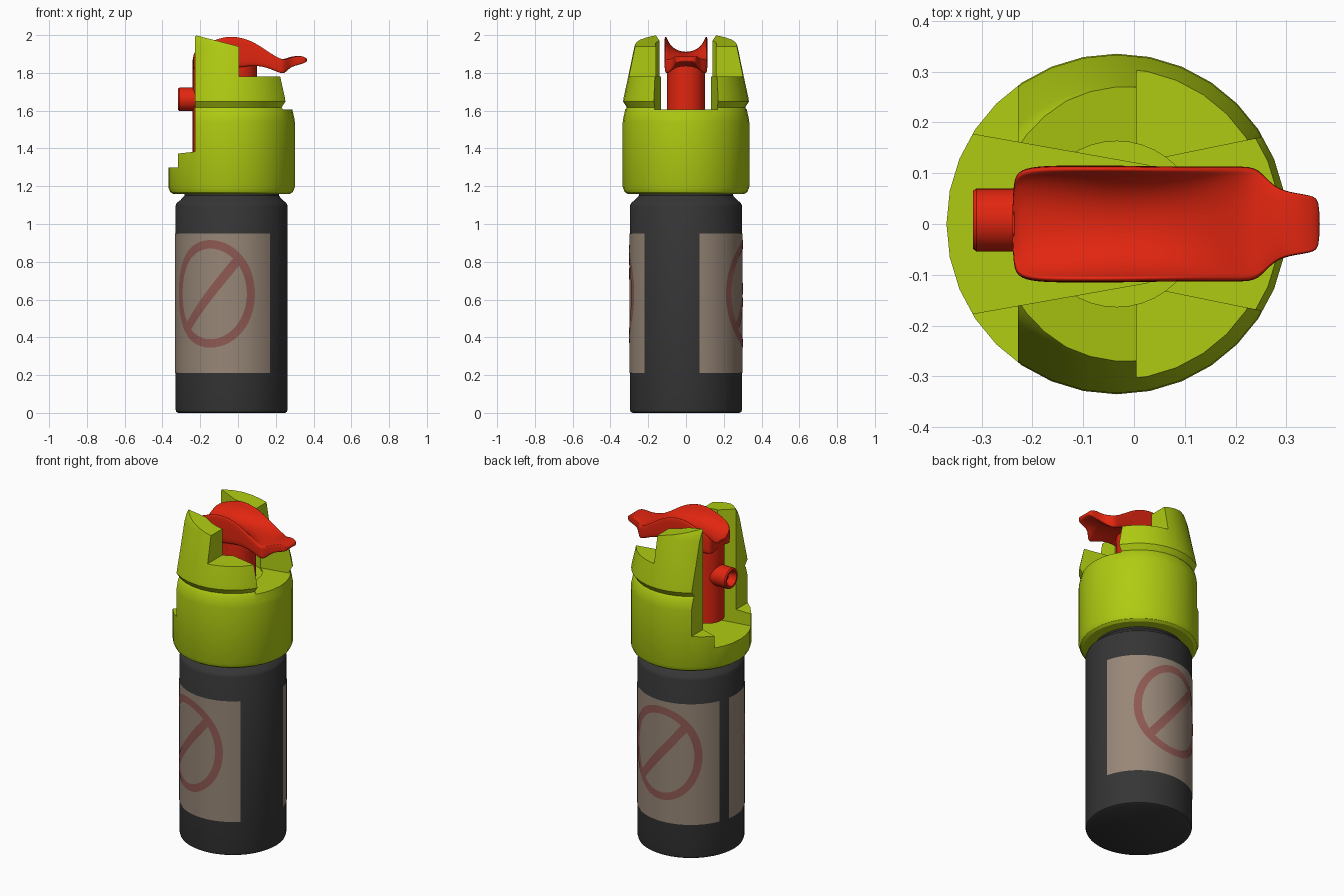
import bpy, bmesh, math
from mathutils import Matrix

if "Cube" in bpy.data.objects:
    bpy.data.objects.remove(bpy.data.objects["Cube"])

CX = -0.034  # axis of can and cap


def mat(name, rgb):
    m = bpy.data.materials.new(name)
    m.diffuse_color = (*rgb, 1)
    m.use_nodes = True
    m.node_tree.nodes["Principled BSDF"].inputs["Base Color"].default_value = m.diffuse_color
    return m


GREEN = mat("lime green", (0.43, 0.60, 0.006))
RED = mat("bright red", (0.76, 0.019, 0.005))
DARK = mat("charcoal", (0.036, 0.036, 0.037))
TAN = mat("label tan", (0.31, 0.24, 0.185))
ROSE = mat("label faded red", (0.27, 0.10, 0.085))


def make(name, verts, faces, material, fix=True):
    bm = bmesh.new()
    vs = [bm.verts.new(v) for v in verts]
    for f in faces:
        bm.faces.new([vs[i] for i in f])
    if fix:
        bmesh.ops.recalc_face_normals(bm, faces=bm.faces)
    me = bpy.data.meshes.new(name)
    bm.to_mesh(me)
    bm.free()
    me.materials.append(material)
    ob = bpy.data.objects.new(name, me)
    bpy.context.collection.objects.link(ob)
    return ob


def smooth(ob, angle=32):
    bpy.ops.object.select_all(action='DESELECT')
    ob.select_set(True)
    bpy.context.view_layer.objects.active = ob
    bpy.ops.object.shade_smooth_by_angle(angle=math.radians(angle))


def loft(name, rings, material):
    """Closed rings of equal length joined in order, with end caps."""
    n = len(rings[0])
    verts = [p for r in rings for p in r]
    faces = [(k * n + i, k * n + (i + 1) % n, (k + 1) * n + (i + 1) % n, (k + 1) * n + i)
             for k in range(len(rings) - 1) for i in range(n)]
    faces += [tuple(range(n)), tuple(range((len(rings) - 1) * n, len(rings) * n))]
    return make(name, verts, faces, material)


def revolve(name, profile, n, material):
    rings = [[(r * math.cos(2 * math.pi * i / n), r * math.sin(2 * math.pi * i / n), z)
              for i in range(n)] for r, z in profile]
    return loft(name, rings, material)


def prism(name, pts, a, b, axis, material):
    """Extrude a 2D outline along z (xy points) or y (xz points)."""
    put = (lambda p, h: (p[0], p[1], h)) if axis == 'z' else (lambda p, h: (p[0], h, p[1]))
    return loft(name, [[put(p, h) for p in pts] for h in (a, b)], material)


def cut(ob, cutter):
    m = ob.modifiers.new("cut", 'BOOLEAN')
    m.operation = 'DIFFERENCE'
    m.solver = 'EXACT'
    m.object = cutter
    bpy.ops.object.select_all(action='DESELECT')
    ob.select_set(True)
    bpy.context.view_layer.objects.active = ob
    bpy.ops.object.modifier_apply(modifier=m.name)
    bpy.data.objects.remove(cutter, do_unlink=True)


# can
can = revolve("can", [(0.283, 0), (0.293, 0.006), (0.297, 0.02), (0.297, 1.095), (0.29, 1.112),
                      (0.272, 1.125), (0.25, 1.15), (0.25, 1.18)], 64, DARK)
can.location.x = CX
smooth(can)


# labels wrapped round the can: s is arc angle, z is height
def wrap(name, rows, r, material):
    n = len(rows[0])
    verts = [(CX + r * math.cos(a), r * math.sin(a), z) for row in rows for a, z in row]
    faces = [(k * n + i, k * n + i + 1, (k + 1) * n + i + 1, (k + 1) * n + i)
             for k in range(len(rows) - 1) for i in range(n - 1)]
    ob = make(name, verts, faces, material, fix=False)
    bm = bmesh.new()
    bm.from_mesh(ob.data)
    for f in bm.faces:  # face outwards
        c = f.calc_center_median()
        if f.normal.x * (c.x - CX) + f.normal.y * c.y < 0:
            f.normal_flip()
    bm.to_mesh(ob.data)
    bm.free()
    smooth(ob)


rad = math.radians
for side, a0, a1, mid in (("front", 170, 313, 248), ("back", 13.6, 157, 91)):
    wrap(side + "_label", [[(rad(a0 + (a1 - a0) * i / 40), z) for i in range(41)]
                           for z in (0.21, 0.95)], 0.299, TAN)
    wrap(side + "_label_ring",
         [[(rad(mid) + w / 0.297 * math.cos(2 * math.pi * i / 56), 0.63 + h * math.sin(2 * math.pi * i / 56))
           for i in range(57)] for w, h in ((0.24, 0.285), (0.195, 0.24))], 0.301, ROSE)
    wrap(side + "_label_slash",
         [[(rad(mid) + (0.155 * t / 10 + d) / 0.297, 0.63 + 0.19 * t / 10 - d * 0.8)
           for t in range(-10, 11)] for d in (-0.019, 0.019)], 0.3012, ROSE)

# cap: turned body, then cut to shape
cap = revolve("cap", [(0.26, 1.16), (0.31, 1.16), (0.325, 1.17), (0.335, 1.195), (0.335, 1.54),
                      (0.332, 1.56), (0.322, 1.605), (0.313, 1.617), (0.333, 1.648), (0.33, 1.67),
                      (0.305, 1.785), (0.273, 1.94), (0.262, 1.975), (0.235, 2.02)], 32, GREEN)
cap.data.transform(Matrix.Translation((CX, 0, 0)))
cut(cap, prism("side_cutter", [(-0.6, 1.34), (-0.228, 1.383), (-0.228, 2.0), (0.005, 1.94), (0.005, 1.78),
                               (0.6, 1.78), (0.6, 2.3), (-0.6, 2.3)], -0.6, 0.6, 'y', GREEN))
well = revolve("well_cutter", [(0.163, 1.595), (0.163, 2.4)], 40, GREEN)
well.data.transform(Matrix.Translation((CX, 0, 0)))
cut(cap, well)
for floor, x0, x1 in ((1.30, 0.03, -0.5), (1.605, -0.02, 0.5)):
    y0, y1 = 0.115, 0.115 + 0.2 * abs(x1 + 0.03)
    cut(cap, prism("slot_cutter", [(x0, -y0), (x1, -y1), (x1, y1), (x0, y0)], floor, 2.5, 'z', GREEN))
smooth(cap, 25)

# red stem: capsule-shaped upright
outline = [(-0.14 + 0.1 * math.cos(rad(t)), 0.1 * math.sin(rad(t))) for t in range(90, 271, 10)]
outline += [(0.1 * math.cos(rad(t)), 0.1 * math.sin(rad(t))) for t in range(-90, 91, 10)]
stem = prism("trigger_stem", outline, 1.38, 1.87, 'z', RED)
smooth(stem)

# nozzle with a hollow tip, turned to point along -x
nozzle = revolve("nozzle", [(0.062, 0.19), (0.062, 0.31), (0.057, 0.317), (0.046, 0.317),
                            (0.042, 0.31), (0.036, 0.27)], 28, RED)
nozzle.data.transform(Matrix.Translation((0, 0.008, 1.66)) @ Matrix.Rotation(-math.pi / 2, 4, 'Y'))
smooth(nozzle)

# saddle-shaped trigger: x, half width, edge top, centre top, edge bottom, centre bottom
sections = [(-0.24, 0.085, 1.885, 1.865, 1.82, 1.83), (-0.225, 0.108, 1.925, 1.88, 1.82, 1.83),
            (-0.18, 0.115, 1.955, 1.895, 1.82, 1.84), (-0.10, 0.115, 1.985, 1.91, 1.82, 1.85),
            (-0.03, 0.115, 2.0, 1.91, 1.82, 1.85), (0.07, 0.113, 1.975, 1.905, 1.84, 1.86),
            (0.15, 0.113, 1.92, 1.89, 1.83, 1.85), (0.21, 0.113, 1.88, 1.872, 1.802, 1.84),
            (0.245, 0.112, 1.868, 1.872, 1.79, 1.835), (0.275, 0.07, 1.878, 1.885, 1.83, 1.842),
            (0.32, 0.06, 1.892, 1.892, 1.842, 1.85), (0.352, 0.056, 1.885, 1.885, 1.852, 1.855),
            (0.366, 0.045, 1.875, 1.875, 1.86, 1.862)]
rings = []
for x, w, e, c, b, cb in sections:
    half = [(0.4 * w, c), (0.82 * w, c + 0.6 * (e - c)), (0.9 * w, e), (w, e), (w, (e + b) / 2),
            (w, b), (0.84 * w, b), (0.5 * w, cb)]
    ring = half + [(-y, z) for y, z in reversed(half)]
    rings.append([(x, y, z) for y, z in ring])
trigger = loft("trigger", rings, RED)
sub = trigger.modifiers.new("soften", 'SUBSURF')
sub.levels = sub.render_levels = 2
smooth(trigger, 180)
